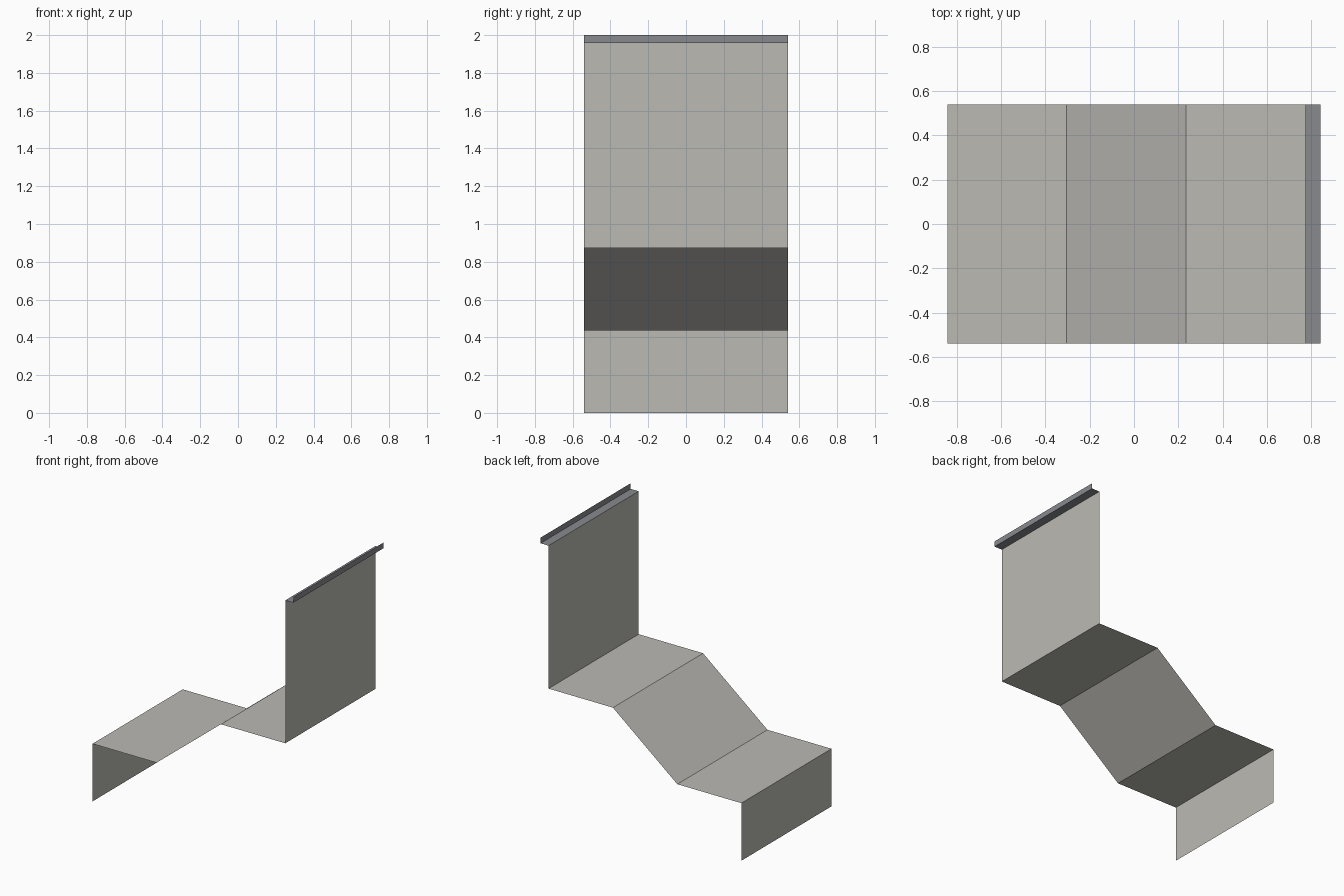
import bpy

if "Cube" in bpy.data.objects:
    bpy.data.objects.remove(bpy.data.objects["Cube"])

HALF_WIDTH = 0.54


def material(name, colour):
    m = bpy.data.materials.new(name)
    m.diffuse_color = (*colour, 1.0)
    m.use_nodes = True
    m.node_tree.nodes["Principled BSDF"].inputs["Base Color"].default_value = m.diffuse_color
    return m


def sheet(name, profile, mat):
    """Sweep an open x-z profile across y as a thin folded sheet."""
    n = len(profile)
    verts = [(x, y, z) for y in (-HALF_WIDTH, HALF_WIDTH) for x, z in profile]
    faces = [(i, i + 1, n + i + 1, n + i) for i in range(n - 1)]
    # wind so normals point up / toward -x on the walking side
    mesh = bpy.data.meshes.new(name)
    mesh.from_pydata(verts, [], faces)
    mesh.materials.append(mat)
    mesh.update()
    obj = bpy.data.objects.new(name, mesh)
    bpy.context.collection.objects.link(obj)
    return obj


concrete = material("warm grey concrete", (0.50, 0.49, 0.455))
metal = material("cool grey trim", (0.25, 0.255, 0.275))

# Low riser, lower tread, ramp, upper tread and tall back wall
sheet("stepped_body", [(-0.842, 0.0), (-0.842, 0.437), (-0.305, 0.437),
                       (0.235, 0.873), (0.775, 0.873), (0.775, 1.957)], concrete)

# Folded lip along the top of the wall
sheet("top_lip", [(0.775, 1.957), (0.842, 1.957), (0.842, 2.0)], metal)
